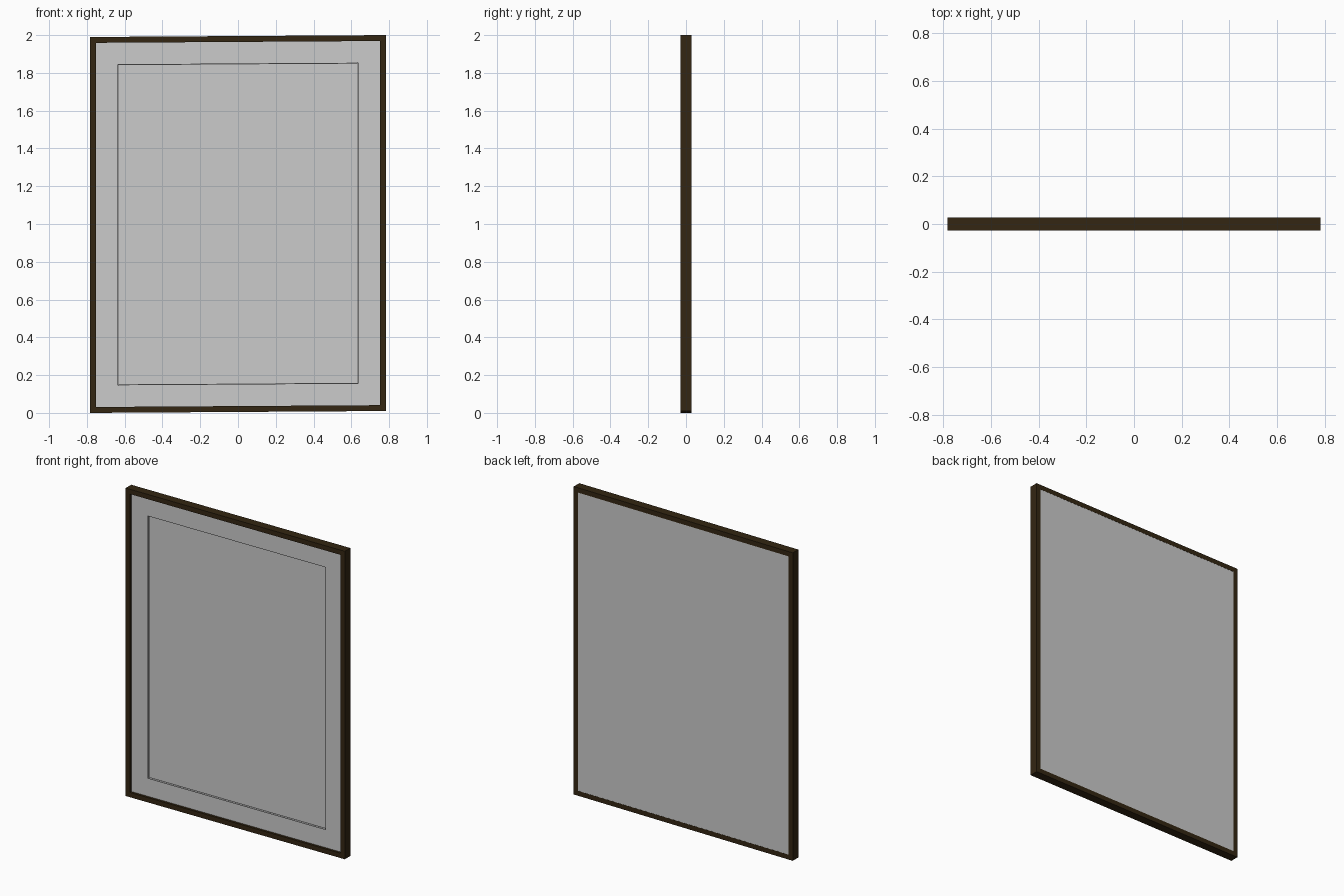
import bpy, bmesh

if "Cube" in bpy.data.objects:
    bpy.data.objects.remove(bpy.data.objects["Cube"])

SHEAR = 0.0064      # the panel leans very slightly across its width
MID_Z = 1.0
HALF_W, HALF_H, HALF_D = 0.783, 0.995, 0.028


def material(name, rgb):
    m = bpy.data.materials.new(name)
    m.diffuse_color = (*rgb, 1)
    m.use_nodes = True
    m.node_tree.nodes["Principled BSDF"].inputs["Base Color"].default_value = m.diffuse_color
    return m


BROWN = material("dark brown wood", (0.033, 0.019, 0.006))
GREY = material("light grey", (0.60, 0.60, 0.60))
LINE = material("dark grey line", (0.13, 0.13, 0.13))


def stepped_rect(name, rings, mats, slots, closed=False, cap_start=False, cap_end=False):
    """Loft through rectangular rings (inset from the outer edge, y); slots colour each band."""
    bm = bmesh.new()
    loops = []
    for inset, y in rings:
        w, h = HALF_W - inset, HALF_H - inset
        loops.append([bm.verts.new((x, y, MID_Z + z + SHEAR * x))
                      for x, z in ((-w, -h), (w, -h), (w, h), (-w, h))])
    pairs = list(zip(loops, loops[1:]))
    if closed:
        pairs.append((loops[-1], loops[0]))
    for (a, b), slot in zip(pairs, slots):
        for i in range(4):
            j = (i + 1) % 4
            bm.faces.new((a[i], a[j], b[j], b[i])).material_index = slot
    if cap_start:
        bm.faces.new(loops[0])
    if cap_end:
        bm.faces.new(loops[-1])
    bmesh.ops.recalc_face_normals(bm, faces=bm.faces)
    mesh = bpy.data.meshes.new(name)
    bm.to_mesh(mesh)
    bm.free()
    for m in mats:
        mesh.materials.append(m)
    obj = bpy.data.objects.new(name, mesh)
    bpy.context.collection.objects.link(obj)
    return obj


# Mitred wooden border
stepped_rect("wooden_frame",
             [(0, -HALF_D), (0, HALF_D), (0.031, HALF_D), (0.031, -HALF_D)],
             [BROWN], [0, 0, 0, 0], closed=True)

# Flush back, recessed front border, thin dark line, then a sunken centre
FRONT, SUNK = -0.013, 0.0
stepped_rect("centre_panel",
             [(0.031, HALF_D - 0.001), (0.031, FRONT), (0.145, FRONT),
              (0.148, FRONT), (0.148, SUNK), (0.150, SUNK)],
             [GREY, LINE], [0, 0, 1, 0, 1], cap_start=True, cap_end=True)
